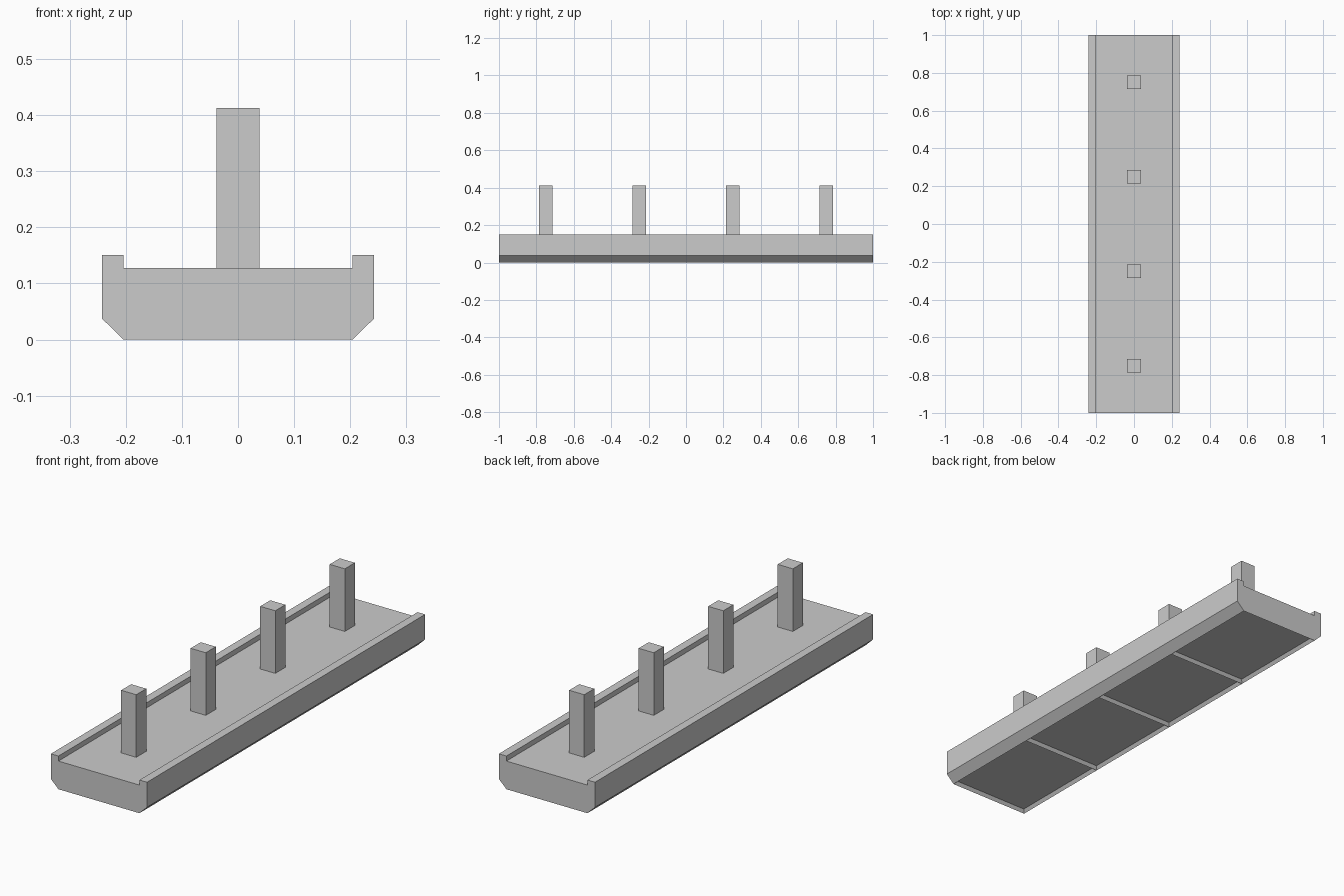
import bpy, bmesh

if "Cube" in bpy.data.objects:
    bpy.data.objects.remove(bpy.data.objects["Cube"])

BAYS, LENGTH = 4, 2.0
PITCH = LENGTH / BAYS
RIM, RECESS = 0.015, 0.015


def finish(bm, name):
    bmesh.ops.recalc_face_normals(bm, faces=bm.faces[:])
    mesh = bpy.data.meshes.new(name)
    bm.to_mesh(mesh)
    bm.free()
    obj = bpy.data.objects.new(name, mesh)
    bpy.context.collection.objects.link(obj)
    return obj


# Deck: half profile mirrored, swept through the bay joints
half = [(0.204, 0), (0.242, 0.037), (0.242, 0.151), (0.204, 0.151), (0.204, 0.128)]
profile = half + [(-x, z) for x, z in reversed(half)]
n = len(profile)
bm = bmesh.new()
rings = [[bm.verts.new((x, -LENGTH / 2 + i * PITCH, z)) for x, z in profile]
         for i in range(BAYS + 1)]
bm.faces.new(rings[0])
bm.faces.new(rings[-1])
for a, b in zip(rings, rings[1:]):
    for j in range(n):
        k = (j + 1) % n
        bm.faces.new((a[j], a[k], b[k], b[j]))
bmesh.ops.recalc_face_normals(bm, faces=bm.faces[:])

# Recessed panels on the underside
bottom = [f for f in bm.faces if f.normal.z < -0.99]
bmesh.ops.inset_individual(bm, faces=bottom, thickness=RIM)
for f in bottom:
    bmesh.ops.translate(bm, verts=f.verts[:], vec=(0, 0, RECESS))
    
inner = bottom
finish(bm, "deck")

# Square posts, one in the middle of each bay
for i in range(BAYS):
    bm = bmesh.new()
    bmesh.ops.create_cube(bm, size=1)
    z0, z1 = 0.128, 0.413
    bmesh.ops.scale(bm, verts=bm.verts[:], vec=(0.076, 0.072, z1 - z0))
    bmesh.ops.translate(bm, verts=bm.verts[:],
                        vec=(0, -LENGTH / 2 + (i + 0.5) * PITCH, (z0 + z1) / 2))
    bm.faces.remove(min(bm.faces, key=lambda f: f.calc_center_median().z))
    finish(bm, f"post_{i + 1}")
